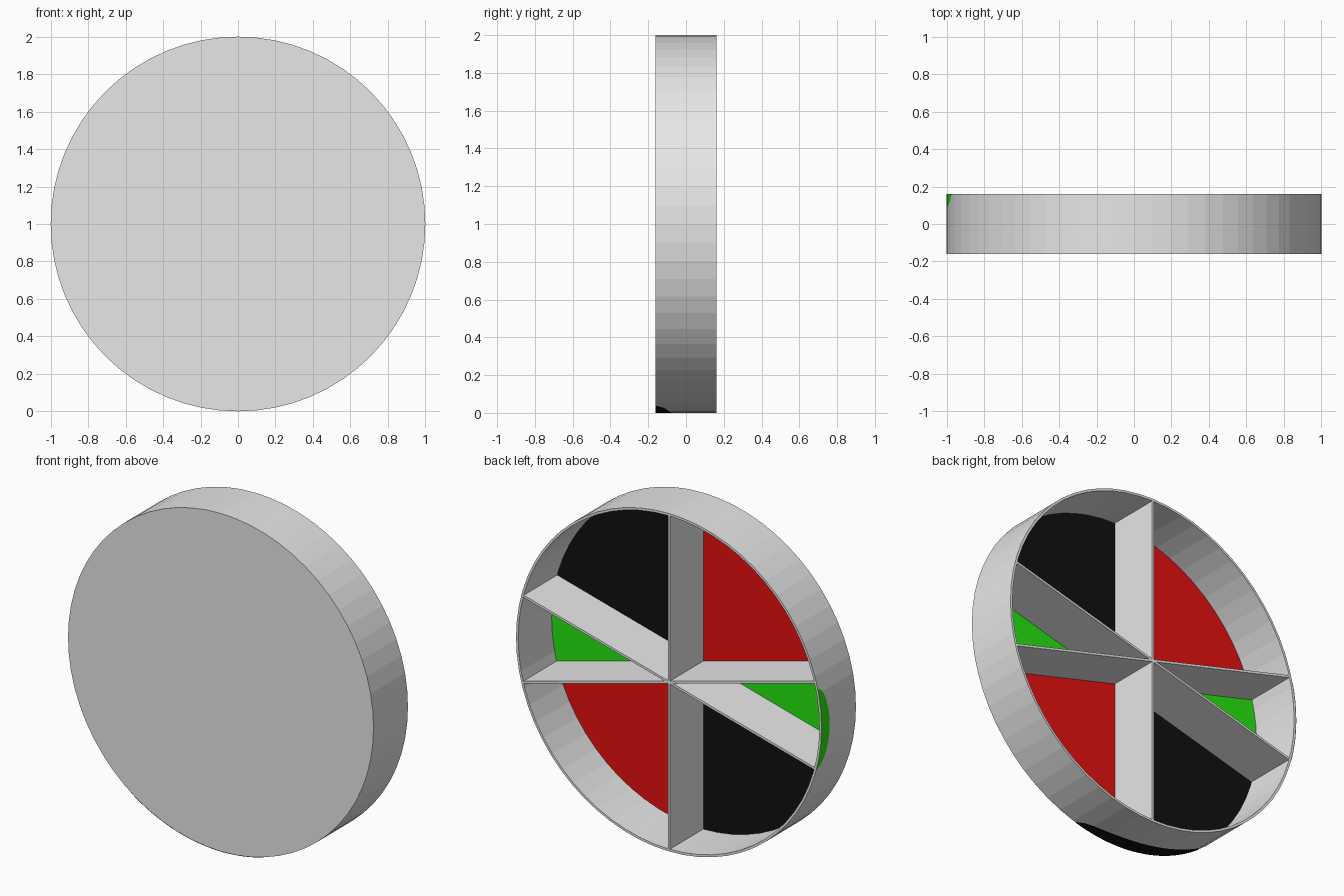
import bpy, bmesh, math

if "Cube" in bpy.data.objects:
    bpy.data.objects.remove(bpy.data.objects["Cube"])

R, H, N = 1.0, 0.161, 64      # outer radius, half depth, sides
WALL = 0.014                  # rim and divider thickness
FLOOR = -H + 0.006            # inner face of the front plate
CZ = 1.0                      # height of the disc centre


def material(name, rgb):
    m = bpy.data.materials.new(name)
    m.diffuse_color = (*rgb, 1)
    m.use_nodes = True
    m.node_tree.nodes["Principled BSDF"].inputs["Base Color"].default_value = m.diffuse_color
    return m


GREY = material("light_grey", (0.8, 0.8, 0.8))
RED = material("red", (0.8, 0.005, 0.005))
GREEN = material("green", (0.02, 0.8, 0.006))
BLACK = material("black", (0.005, 0.005, 0.005))


def finish(name, bm, mat):
    me = bpy.data.meshes.new(name)
    bm.to_mesh(me)
    bm.free()
    me.materials.append(mat)
    ob = bpy.data.objects.new(name, me)
    bpy.context.collection.objects.link(ob)
    return ob


def point(deg, r, y):
    a = math.radians(deg)
    return (r * math.cos(a), y, CZ + r * math.sin(a))


# round shell: closed front, thin rim, open back
bm = bmesh.new()
profile = [(R, -H), (R, H), (R - WALL, H), (R - WALL, FLOOR)]
rings = [[bm.verts.new(point(i * 360 / N, r, y)) for i in range(N)] for r, y in profile]
for a, b in zip(rings, rings[1:]):
    for i in range(N):
        j = (i + 1) % N
        bm.faces.new((a[i], a[j], b[j], b[i]))
bm.faces.new(rings[0])
bm.faces.new(rings[-1])
bmesh.ops.recalc_face_normals(bm, faces=bm.faces)
finish("round_shell", bm, GREY)

# three full-width dividers crossing at the centre
for name, deg in (("upright_divider", 90), ("rising_divider", 15), ("falling_divider", -15)):
    bm = bmesh.new()
    bmesh.ops.create_cube(bm, size=1)
    for v in bm.verts:
        v.co.x *= 2 * (R - WALL / 2)
        v.co.y = H - 0.0005 if v.co.y > 0 else FLOOR - 0.002
        v.co.z *= WALL
    ob = finish(name, bm, GREY)
    ob.location.z = CZ
    ob.rotation_euler.y = -math.radians(deg)


# coloured floor of each compartment, a thin wedge plate
def wedge(name, a0, a1, mat):
    bm = bmesh.new()
    n = 16
    y = FLOOR + 0.003
    outline = [(0, y, CZ)] + [point(a0 + (a1 - a0) * i / n, R - WALL / 2, y) for i in range(n + 1)]
    face = bm.faces.new([bm.verts.new(p) for p in outline])
    ext = bmesh.ops.extrude_face_region(bm, geom=[face])
    for v in ext["geom"]:
        if isinstance(v, bmesh.types.BMVert):
            v.co.y -= 0.004
    bmesh.ops.recalc_face_normals(bm, faces=bm.faces)
    finish(name, bm, mat)


wedge("right_green_floor", -15, 15, GREEN)
wedge("upper_black_floor", 15, 90, BLACK)
wedge("upper_red_floor", 90, 165, RED)
wedge("left_green_floor", 165, 195, GREEN)
wedge("lower_black_floor", 195, 270, BLACK)
wedge("lower_red_floor", 270, 345, RED)


# half-oval paint patch on the outside of the rim
def rim_patch(name, mid, half, edge, width, mat):
    bm = bmesh.new()
    n = 24
    cols = []
    for i in range(n + 1):
        t = -1 + 2 * i / n
        w = width * math.sqrt(max(0.002, 1 - t * t))
        lo, hi = sorted((edge, edge - math.copysign(w, edge)))
        cols.append([bm.verts.new(point(mid + half * t, R + 0.001, y)) for y in (lo, hi)])
    for a, b in zip(cols, cols[1:]):
        bm.faces.new((a[1], b[1], b[0], a[0]))
    finish(name, bm, mat)


rim_patch("green_rim_patch", 181, 14, H, 0.075, GREEN)
rim_patch("black_rim_patch", 260, 26, -H, 0.1, BLACK)
